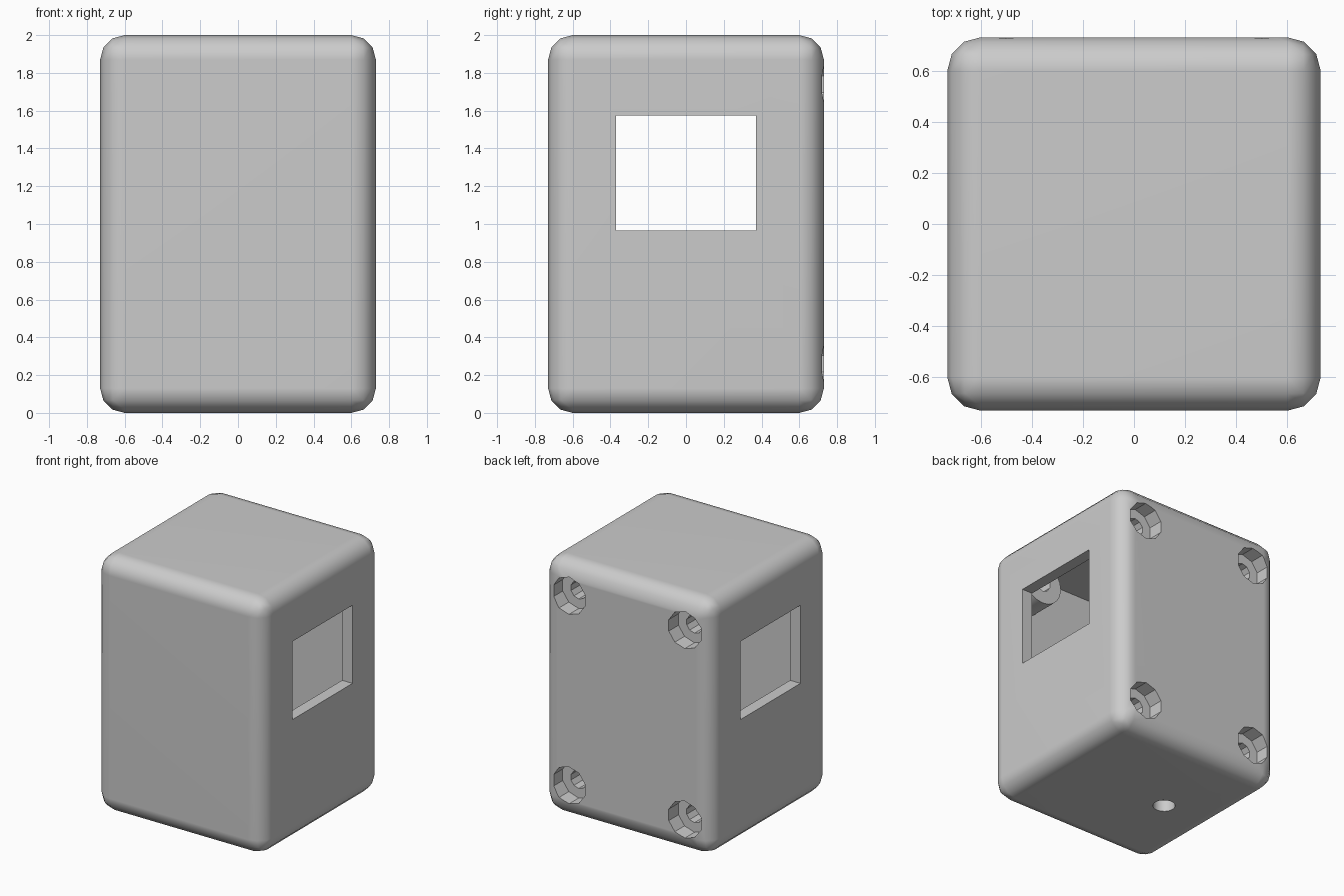
import bpy
import bmesh
from math import radians
from mathutils import Matrix, Vector

if "Cube" in bpy.data.objects:
    bpy.data.objects.remove(bpy.data.objects["Cube"])

WIDTH, HEIGHT, WALL, ROUND = 1.46, 2.0, 0.09, 0.13
SCREW_X, SCREW_Z = 0.5, 0.74     # screw offsets from the box centre

grey = bpy.data.materials.new("light grey plastic")
grey.use_nodes = True
colour = (0.6, 0.6, 0.6, 1)
grey.diffuse_color = colour
grey.node_tree.nodes["Principled BSDF"].inputs["Base Color"].default_value = colour


def make_object(name, bm):
    mesh = bpy.data.meshes.new(name)
    bm.to_mesh(mesh)
    bm.free()
    mesh.materials.append(grey)
    obj = bpy.data.objects.new(name, mesh)
    bpy.context.collection.objects.link(obj)
    return obj


def box(name, size, centre, rounding=0):
    bm = bmesh.new()
    bmesh.ops.create_cube(bm, size=1)
    bmesh.ops.scale(bm, vec=size, verts=bm.verts)
    if rounding:
        bmesh.ops.bevel(bm, geom=bm.edges[:], offset=rounding, segments=3,
                        profile=0.5, affect='EDGES')
    bmesh.ops.translate(bm, vec=centre, verts=bm.verts)
    return make_object(name, bm)


def rod(name, start, end, radius, sides):
    """Prism with a regular cross-section between two points."""
    start, end = Vector(start), Vector(end)
    axis = end - start
    turn = axis.to_track_quat('Z', 'Y').to_matrix().to_4x4()
    bm = bmesh.new()
    bmesh.ops.create_cone(bm, cap_ends=True, segments=sides, radius1=radius,
                          radius2=radius, depth=axis.length,
                          matrix=Matrix.Translation((start + end) / 2) @ turn)
    return make_object(name, bm)


def combine(target, tool, operation):
    mod = target.modifiers.new(operation.title(), 'BOOLEAN')
    mod.operation, mod.solver, mod.object = operation, 'EXACT', tool
    bpy.context.view_layer.objects.active = target
    bpy.ops.object.modifier_apply(modifier=mod.name)
    bpy.data.objects.remove(tool)


# Hollow rounded case
middle = (0, 0, HEIGHT / 2)
case = box("case", (WIDTH, WIDTH, HEIGHT), middle, ROUND)
inner = WIDTH - 2 * WALL
combine(case, box("cavity", (inner, inner, HEIGHT - 2 * WALL), middle), 'DIFFERENCE')

# Four corner screws: inner posts, pilot bores and recesses for the heads
for x in (-SCREW_X, SCREW_X):
    for z in (HEIGHT / 2 - SCREW_Z, HEIGHT / 2 + SCREW_Z):
        combine(case, rod("front_post", (x, -0.68, z), (x, -0.42, z), 0.17, 20), 'UNION')
        combine(case, rod("back_post", (x, 0.45, z), (x, 0.68, z), 0.18, 20), 'UNION')
        combine(case, rod("pilot", (x, -0.6, z), (x, 0.8, z), 0.07, 10), 'DIFFERENCE')
        combine(case, rod("recess", (x, 0.61, z), (x, 0.8, z), 0.145, 10), 'DIFFERENCE')

# Window through both sides, and cable hole in the floor
combine(case, box("window", (2, 0.74, 0.61), (0, 0, 1.27)), 'DIFFERENCE')
combine(case, rod("cable_hole", (-0.28, 0, -0.1), (-0.28, 0, 0.2), 0.08, 16), 'DIFFERENCE')

# Smooth rounded edges, crisp cut edges
bpy.ops.object.select_all(action='DESELECT')
case.select_set(True)
bpy.context.view_layer.objects.active = case
bpy.ops.object.shade_smooth_by_angle(angle=radians(34))
normals = case.modifiers.new("Weighted normals", 'WEIGHTED_NORMAL')
normals.keep_sharp = True
